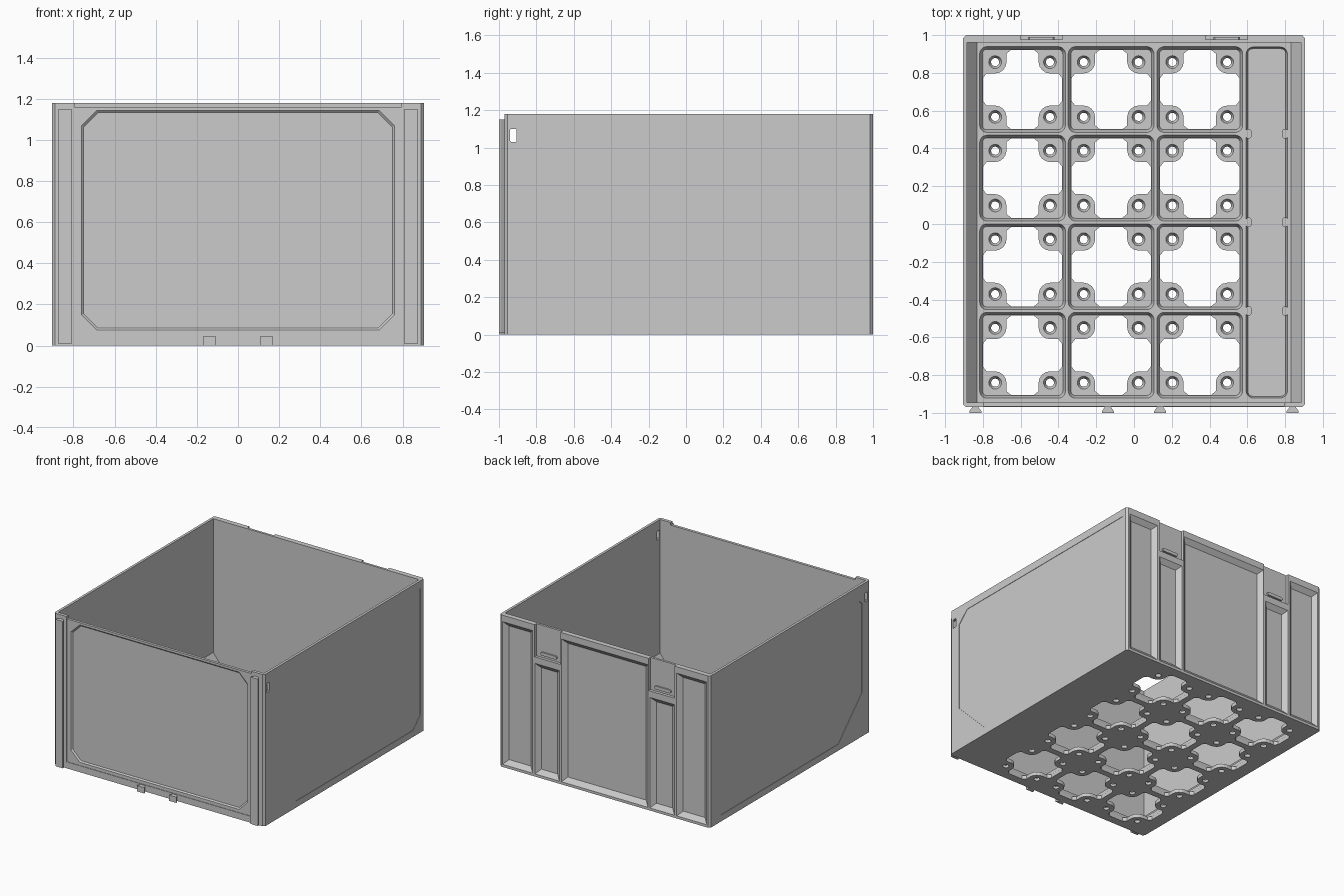
import bpy, bmesh
from math import cos, sin, pi

if "Cube" in bpy.data.objects:
    bpy.data.objects.remove(bpy.data.objects["Cube"])


def loft(bm, a, b):
    """Closed solid between two matching 3D loops."""
    va = [bm.verts.new(p) for p in a]
    vb = [bm.verts.new(p) for p in b]
    n = len(va)
    bm.faces.new(va)
    bm.faces.new(vb[::-1])
    for i in range(n):
        j = (i + 1) % n
        bm.faces.new((va[i], vb[i], vb[j], va[j]))


def put(loop, axis, d):
    """Place a 2D loop on the plane axis = d."""
    return [{'x': (d, u, v), 'y': (u, d, v), 'z': (u, v, d)}[axis] for u, v in loop]


def prism(bm, loop, axis, lo, hi, loop_hi=None):
    loft(bm, put(loop, axis, lo), put(loop_hi or loop, axis, hi))


def rect(x0, x1, y0, y1):
    return [(x0, y0), (x1, y0), (x1, y1), (x0, y1)]


def clipped(x0, x1, y0, y1, c):
    return [(x0 + c, y0), (x1 - c, y0), (x1, y0 + c), (x1, y1 - c),
            (x1 - c, y1), (x0 + c, y1), (x0, y1 - c), (x0, y0 + c)]


def rounded(cx, cy, hx, hy, r, n=5):
    pts = []
    for k, (sx, sy) in enumerate([(1, 1), (-1, 1), (-1, -1), (1, -1)]):
        for i in range(n + 1):
            a = (k + i / n) * pi / 2
            pts.append((cx + sx * (hx - r) + r * cos(a), cy + sy * (hy - r) + r * sin(a)))
    return pts


def circle(cx, cy, r, n=20):
    return [(cx + r * cos(2 * pi * i / n), cy + r * sin(2 * pi * i / n)) for i in range(n)]


def make(name, bm):
    bmesh.ops.recalc_face_normals(bm, faces=bm.faces)
    me = bpy.data.meshes.new(name)
    bm.to_mesh(me)
    bm.free()
    ob = bpy.data.objects.new(name, me)
    bpy.context.collection.objects.link(ob)
    return ob


def cut(ob, bm):
    """Subtract a bmesh from an object and discard the cutter."""
    cutter = make("cutter", bm)
    cutter.hide_render = True
    mod = ob.modifiers.new("cut", 'BOOLEAN')
    mod.object, mod.operation, mod.solver = cutter, 'DIFFERENCE', 'EXACT'
    bpy.context.view_layer.objects.active = ob
    bpy.ops.object.modifier_apply(modifier=mod.name)
    bpy.data.objects.remove(cutter)


H, BASE, TAB = 1.18, 0.07, 0.028
PITCH = 0.469
XS = [-0.59 + PITCH * i for i in range(3)]
YS = [-0.695 + PITCH * i for i in range(4)]

# floor grid: tapered square cells and one long side bin
bm = bmesh.new()
prism(bm, rect(-0.885, 0.885, -0.945, 0.96), 'z', 0, BASE)
floor = make("floor_grid", bm)
bm = bmesh.new()
for x in XS:
    for y in YS:
        prism(bm, rounded(x, y, 0.213, 0.213, 0.025), 'z', TAB, BASE + 0.002,
              rounded(x, y, 0.228, 0.228, 0.04))
prism(bm, rounded(0.703, 0.008, 0.1, 0.92, 0.025), 'z', TAB, BASE + 0.002,
      rounded(0.703, 0.008, 0.11, 0.93, 0.04))
cut(floor, bm)

# cross-shaped openings that leave four screw tabs in each cell
quad = [(0.21, 0.06), (0.19, 0.085), (0.145, 0.085), (0.122, 0.09), (0.103, 0.103),
        (0.09, 0.122), (0.085, 0.145), (0.085, 0.19), (0.06, 0.21)]
cross = (quad + [(-u, v) for u, v in quad[::-1]] + [(-u, -v) for u, v in quad]
         + [(u, -v) for u, v in quad[::-1]])
bm = bmesh.new()
for x in XS:
    for y in YS:
        prism(bm, [(x + u, y + v) for u, v in cross], 'z', -0.01, 0.045)
        for sx in (-1, 1):
            for sy in (-1, 1):
                cx, cy = x + sx * 0.145, y + sy * 0.145
                prism(bm, circle(cx, cy, 0.017), 'z', -0.01, TAB + 0.002, circle(cx, cy, 0.035))
cut(floor, bm)

# small clips inside the long bin
bm = bmesh.new()
for y in YS[:3]:
    for x0, x1 in ((0.59, 0.623), (0.783, 0.816)):
        prism(bm, clipped(x0, x1, y + PITCH / 2 - 0.025, y + PITCH / 2 + 0.025, 0.01), 'z', 0.02, BASE)
make("bin_clips", bm)

for s, side in ((-1, "left"), (1, "right")):
    # side wall with its front corner post
    bm = bmesh.new()
    outline = [(0.795, -0.97), (0.89, -0.97), (0.905, -0.955), (0.905, 0.985), (0.89, 1.0),
               (0.885, 1.0), (0.885, -0.945), (0.795, -0.945)]
    prism(bm, [(s * x, y) for x, y in outline], 'z', 0, H)
    wall = make(side + "_wall", bm)
    # shallow outer panel and small window
    bm = bmesh.new()
    panel = [(-0.87, 0.34), (-0.58, 0.05), (0.86, 0.05), (0.95, 0.14), (0.95, 1.12),
             (-0.78, 1.12), (-0.87, 1.03)]
    prism(bm, panel, 'x', s * 0.902, s * 0.92)
    prism(bm, clipped(-0.94, -0.905, 1.03, 1.10, 0.005), 'x', s * 0.87, s * 0.92)
    cut(wall, bm)
    # sloped fillet where the wall meets the floor
    bm = bmesh.new()
    prism(bm, [(s * 0.83, BASE), (s * 0.885, BASE), (s * 0.885, BASE + 0.07)], 'y', -0.945, 0.96)
    make(side + "_floor_slope", bm)
    # dovetail rail on the front post and dovetail tab on the sill
    bm = bmesh.new()
    for cx, z0, z1 in ((0.84, 0.008, 1.15), (0.138, 0, 0.045)):
        tail = [(cx - 0.017, -0.97), (cx - 0.032, -0.992), (cx - 0.032, -1.0),
                (cx + 0.032, -1.0), (cx + 0.032, -0.992), (cx + 0.017, -0.97)]
        prism(bm, [(s * x, y) for x, y in tail], 'z', z0, z1)
    make(side + "_dovetails", bm)

# front sill and front panel with bevelled recess
bm = bmesh.new()
prism(bm, rect(-0.795, 0.795, -0.97, -0.945), 'z', 0, 0.05)
make("front_sill", bm)
bm = bmesh.new()
prism(bm, rect(-0.795, 0.795, 0.05, 1.16), 'y', -0.966, -0.945)
front = make("front_panel", bm)
bm = bmesh.new()
prism(bm, clipped(-0.762, 0.762, 0.073, 1.145, 0.075), 'y', -0.968, -0.957,
      clipped(-0.75, 0.75, 0.085, 1.133, 0.07))
cut(front, bm)

# back wall with bevelled recesses and two latch pockets
bm = bmesh.new()
prism(bm, rect(-0.885, 0.885, 0, H), 'y', 0.96, 1.0)
back = make("back_wall", bm)
recesses = [(-0.372, 0.372, 0.02, 1.13)]
for s in (-1, 1):
    recesses += [tuple(sorted((s * a, s * b))) + (0.02, z1)
                 for a, b, z1 in ((0.39, 0.6, 0.88), (0.62, 0.878, 1.13))]
bm = bmesh.new()
d, D = 0.001, 0.035
for x0, x1, z0, z1 in recesses:
    prism(bm, rect(x0 + D, x1 - D, z0 + D, z1 - D), 'y', 0.97, 1.0 + d,
          rect(x0 - d, x1 + d, z0 - d, z1 + d))
for s in (-1, 1):
    prism(bm, rect(s * 0.49 - 0.112, s * 0.49 + 0.112, 0.93, H + 0.02), 'y', 0.978, 1.02)
cut(back, bm)

# catch ledges in the pockets
bm = bmesh.new()
for s in (-1, 1):
    prism(bm, clipped(s * 0.49 - 0.07, s * 0.49 + 0.07, 0.95, 0.975, 0.008), 'y', 0.978, 0.99)
make("pocket_catches", bm)
